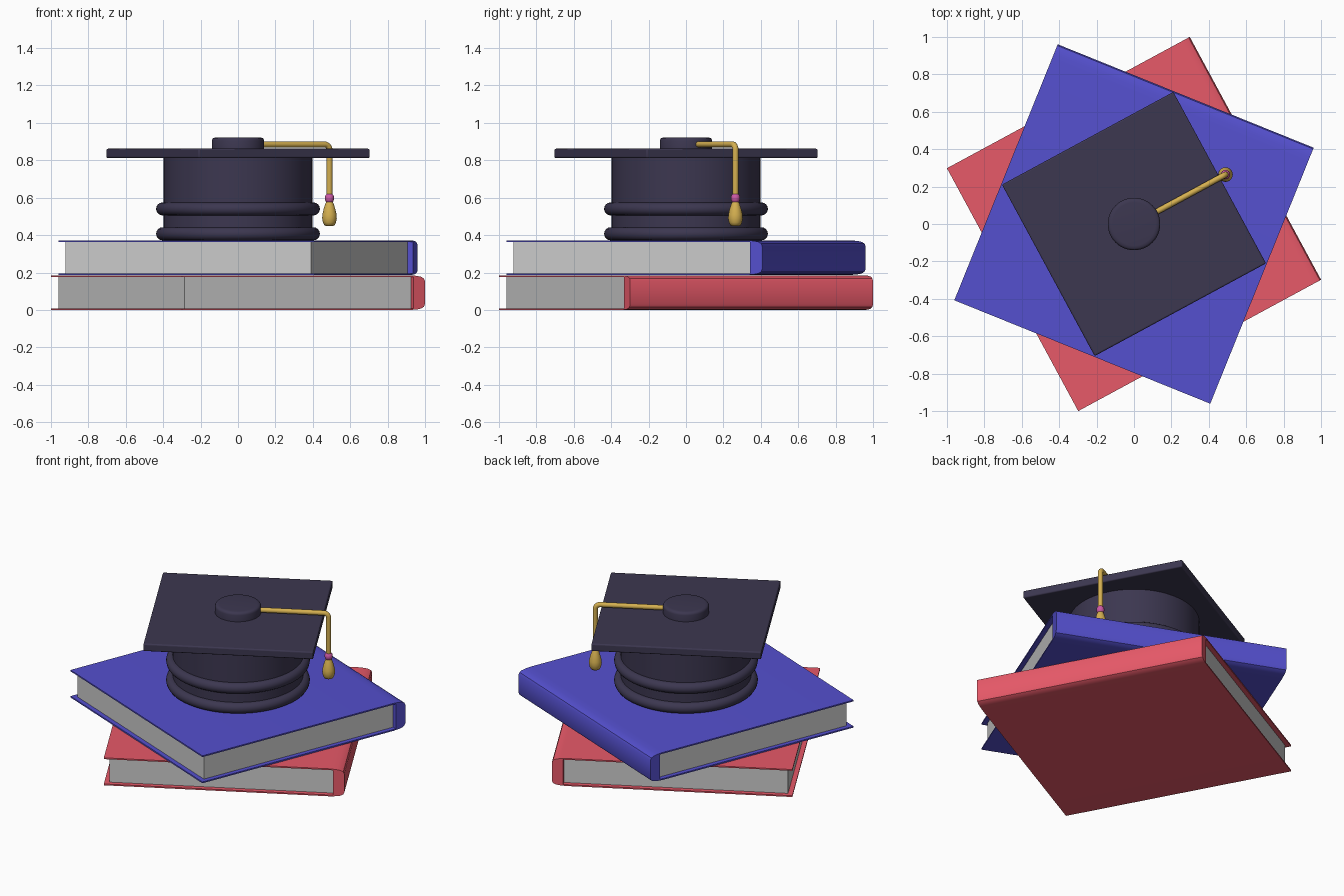
import bpy, bmesh
from math import radians, cos, sin, pi
from mathutils import Matrix, Vector

if "Cube" in bpy.data.objects:
    bpy.data.objects.remove(bpy.data.objects["Cube"])

CAP_ANGLE = radians(28.4)


def material(name, rgb):
    m = bpy.data.materials.new(name)
    m.diffuse_color = (*rgb, 1)
    m.use_nodes = True
    m.node_tree.nodes["Principled BSDF"].inputs["Base Color"].default_value = m.diffuse_color
    return m


RED = material("red", (0.80, 0.10, 0.14))
BLUE = material("blue", (0.09, 0.08, 0.62))
DARK = material("dark", (0.045, 0.038, 0.08))
GOLD = material("gold", (0.66, 0.43, 0.08))
PINK = material("pink", (0.60, 0.10, 0.38))


def finish(name, bm, mat=None, matrix=Matrix(), bevel=0, smooth=35):
    bmesh.ops.recalc_face_normals(bm, faces=bm.faces)
    me = bpy.data.meshes.new(name)
    bm.to_mesh(me)
    bm.free()
    ob = bpy.data.objects.new(name, me)
    bpy.context.collection.objects.link(ob)
    ob.matrix_world = matrix
    if mat:
        me.materials.append(mat)
    if bevel:
        mod = ob.modifiers.new("bevel", 'BEVEL')
        mod.width, mod.segments = bevel, 3
    if smooth:
        bpy.ops.object.select_all(action='DESELECT')
        ob.select_set(True)
        bpy.context.view_layer.objects.active = ob
        bpy.ops.object.shade_smooth_by_angle(angle=radians(smooth))
    return ob


def box(name, lo, hi, mat=None, matrix=Matrix(), bevel=0, smooth=0):
    lo, hi = Vector(lo), Vector(hi)
    bm = bmesh.new()
    bmesh.ops.create_cube(bm, size=1, matrix=Matrix.Translation((lo + hi) / 2)
                          @ Matrix.Diagonal((*(hi - lo), 1)))
    return finish(name, bm, mat, matrix, bevel, smooth)


def lathe(name, profile, mat, loc=(0, 0, 0), n=64):
    # (radius, z) profile turned around z, ends capped
    bm = bmesh.new()
    rings = [[bm.verts.new((r * cos(2 * pi * i / n), r * sin(2 * pi * i / n), z))
              for i in range(n)] for r, z in profile]
    for a, b in zip(rings, rings[1:]):
        for i in range(n):
            j = (i + 1) % n
            bm.faces.new((a[i], a[j], b[j], b[i]))
    bm.faces.new(rings[0])
    bm.faces.new(rings[-1])
    return finish(name, bm, mat, Matrix.Translation(loc), smooth=40)


def book(name, mat, z, angle, height=0.185, half=0.738, t=0.009, inset=0.03):
    m = Matrix.Translation((0, 0, z)) @ Matrix.Rotation(angle, 4, 'Z')
    inner = half - 0.07
    # C-shaped cover section with a rounded spine, extruded along the book
    low = [(-half, t), (-half, 0), (0.65, 0), (0.69, 0.003), (0.715, 0.008),
           (0.731, 0.017), (half, 0.032)]
    section = low + [(x, height - h) for x, h in reversed(low)]
    section += [(inner, height - t), (inner, t)]
    bm = bmesh.new()
    face = bm.faces.new([bm.verts.new((x, -half, h)) for x, h in section])
    ext = bmesh.ops.extrude_face_region(bm, geom=[face])
    verts = [v for v in ext["geom"] if isinstance(v, bmesh.types.BMVert)]
    bmesh.ops.translate(bm, verts=verts, vec=(0, 2 * half, 0))
    finish(name + "_cover", bm, mat, m)
    e = half - inset
    box(name + "_pages", (-e, -e, t), (inner, e, height - t), None, m)


# Books
book("lower_book", RED, 0, CAP_ANGLE)
book("upper_book", BLUE, 0.187, radians(68))

# Cap band with two rolled rings
lathe("cap_band", [(0.398, 0.373), (0.398, 0.82)], DARK, n=96)
for label, z in (("lower", 0.407), ("upper", 0.54)):
    bm = bmesh.new()
    ring = [bm.verts.new((0.403 + 0.035 * cos(2 * pi * i / 16), 0,
                          z + 0.035 * sin(2 * pi * i / 16))) for i in range(16)]
    edges = [bm.edges.new((ring[i], ring[i - 1])) for i in range(16)]
    bmesh.ops.spin(bm, geom=ring + edges, axis=(0, 0, 1), cent=(0, 0, 0),
                   angle=2 * pi, steps=96, use_merge=True)
    bmesh.ops.remove_doubles(bm, verts=bm.verts, dist=1e-5)
    finish(label + "_ring", bm, DARK, smooth=60)

# Square board and button
box("cap_board", (-0.521, -0.521, 0.812), (0.521, 0.521, 0.862), DARK,
    Matrix.Rotation(CAP_ANGLE, 4, 'Z'), bevel=0.008, smooth=35)
lathe("cap_button", [(0.14, 0.855), (0.14, 0.905), (0.137, 0.914),
                     (0.13, 0.92), (0.115, 0.922)], DARK)

# Cord: out from the button, round the bend, then down
reach, top, r = 0.556, 0.885, 0.03
path = [(0.08, top)]
path += [(reach - r + r * sin(a), top - r + r * cos(a))
         for a in (i * pi / 12 for i in range(7))]
path += [(reach, 0.6)]
curve = bpy.data.curves.new("cord", 'CURVE')
curve.dimensions = '3D'
curve.bevel_depth, curve.bevel_resolution = 0.016, 4
curve.use_fill_caps = True
spline = curve.splines.new('POLY')
spline.points.add(len(path) - 1)
for p, (d, z) in zip(spline.points, path):
    p.co = (d * cos(CAP_ANGLE), d * sin(CAP_ANGLE), z, 1)
spline.use_smooth = True
curve.materials.append(GOLD)
bpy.context.collection.objects.link(bpy.data.objects.new("cord", curve))

# Tassel knot and tassel
end = (reach * cos(CAP_ANGLE), reach * sin(CAP_ANGLE), 0)
lathe("tassel_knot", [(0.016, 0.619), (0.022, 0.613), (0.025, 0.598),
                      (0.022, 0.582), (0.016, 0.576)], PINK, end, 24)
lathe("tassel", [(0.016, 0.582), (0.023, 0.565), (0.031, 0.54), (0.038, 0.51),
                 (0.039, 0.49), (0.035, 0.468), (0.027, 0.453), (0.018, 0.449)],
      GOLD, end, 32)
